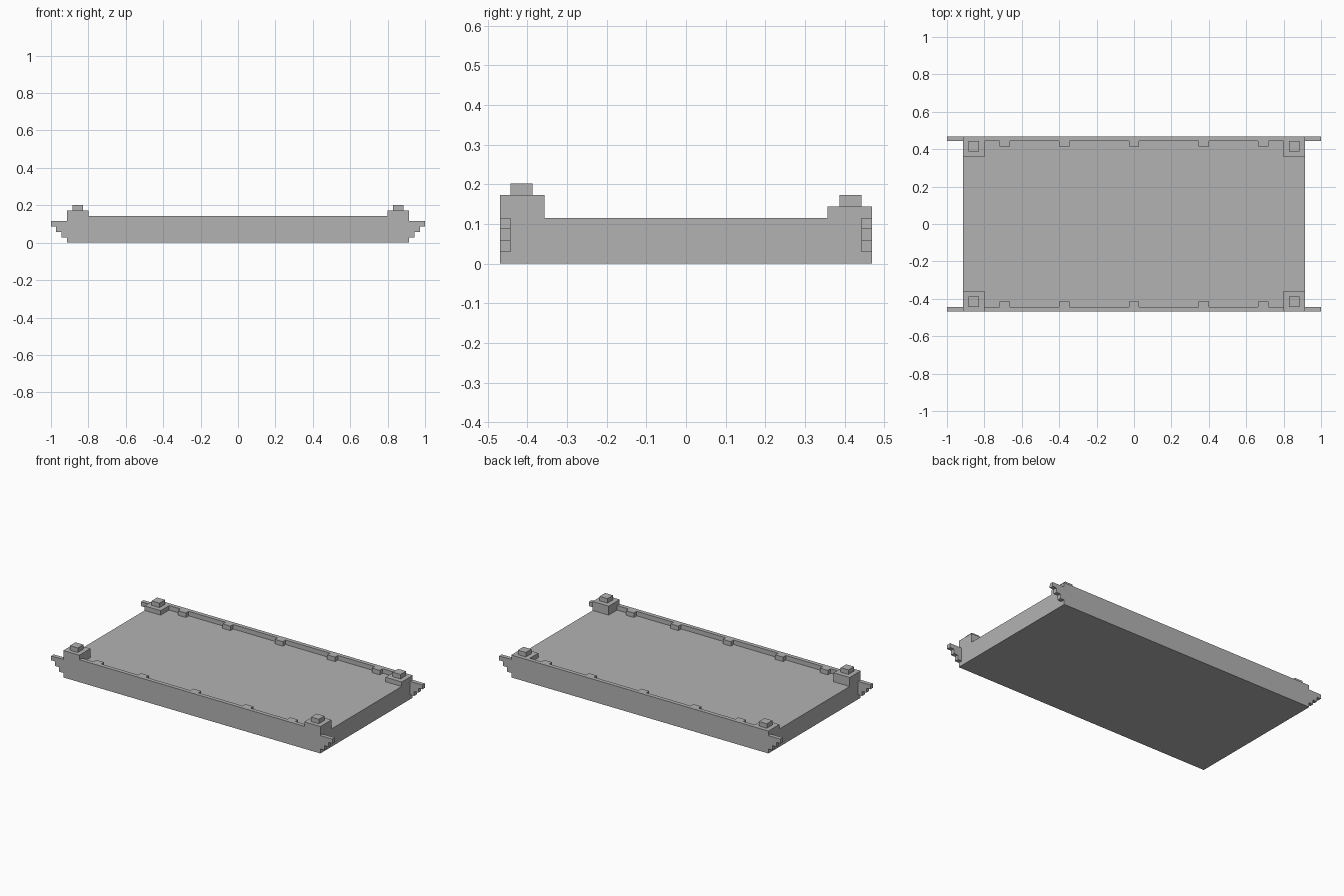
import bpy
import bmesh

if "Cube" in bpy.data.objects:
    bpy.data.objects.remove(bpy.data.objects["Cube"], do_unlink=True)

GREY = (0.45, 0.45, 0.45, 1.0)
mat = bpy.data.materials.new("plain grey")
mat.use_nodes = True
mat.diffuse_color = GREY
mat.node_tree.nodes["Principled BSDF"].inputs["Base Color"].default_value = GREY

# Shared dimensions
END, SIDE, INNER = 0.914, 0.469, 0.443
FLOOR, WALL, STEP = 0.115, 0.144, 0.029
POST_X, POST_Y = 0.80, 0.357


def finish(name, bm):
    bmesh.ops.recalc_face_normals(bm, faces=bm.faces)
    mesh = bpy.data.meshes.new(name)
    bm.to_mesh(mesh)
    bm.free()
    mesh.materials.append(mat)
    obj = bpy.data.objects.new(name, mesh)
    bpy.context.collection.objects.link(obj)
    return obj


def box(name, x, y, z):
    """Box spanning the given (low, high) ranges."""
    bm = bmesh.new()
    bmesh.ops.create_cube(bm, size=1)
    for v in bm.verts:
        for i, (a, b) in enumerate((x, y, z)):
            v.co[i] = a if v.co[i] < 0 else b
    return finish(name, bm)


def rail(name, half, y0, y1):
    """Extrude a mirrored side outline between two depths."""
    outline = half + [(-x, z) for x, z in reversed(half)]
    bm = bmesh.new()
    face = bm.faces.new([bm.verts.new((x, y0, z)) for x, z in outline])
    ext = bmesh.ops.extrude_face_region(bm, geom=[face])
    for v in ext["geom"]:
        if isinstance(v, bmesh.types.BMVert):
            v.co.y = y1
    return finish(name, bm)


# Floor slab
box("floor_slab", (-END, END), (-INNER, INNER), (0, FLOOR))

for side, label, top in ((-1, "front", WALL + STEP), (1, "back", WALL)):
    def span(a, b):
        return sorted((side * a, side * b))

    # Side wall with stepped brackets at both ends
    half = [(END, 0)]
    for i in range(3):
        x, z = END + STEP * i, STEP * (i + 1)
        half += [(x, z), (x + STEP, z)]
    half += [(1.0, FLOOR), (END, FLOOR), (END, top)]
    if top > WALL:
        half += [(POST_X, top), (POST_X, WALL)]
    rail(label + "_wall", half, *span(INNER, SIDE))

    # Small blocks along the inside of the wall
    for i, x in enumerate((-0.69, -0.372, 0, 0.372, 0.69)):
        box(f"{label}_block_{i + 1}", (x - 0.028, x + 0.028),
            span(0.415, INNER), (FLOOR, WALL))

    # Corner posts with square caps
    for sx, hand in ((-1, "right"), (1, "left")):
        box(f"{label}_{hand}_post", sorted((sx * POST_X, sx * END)),
            span(POST_Y, INNER), (FLOOR, top))
        box(f"{label}_{hand}_cap", sorted((sx * 0.829, sx * 0.885)),
            span(0.387, INNER), (top, top + STEP))
